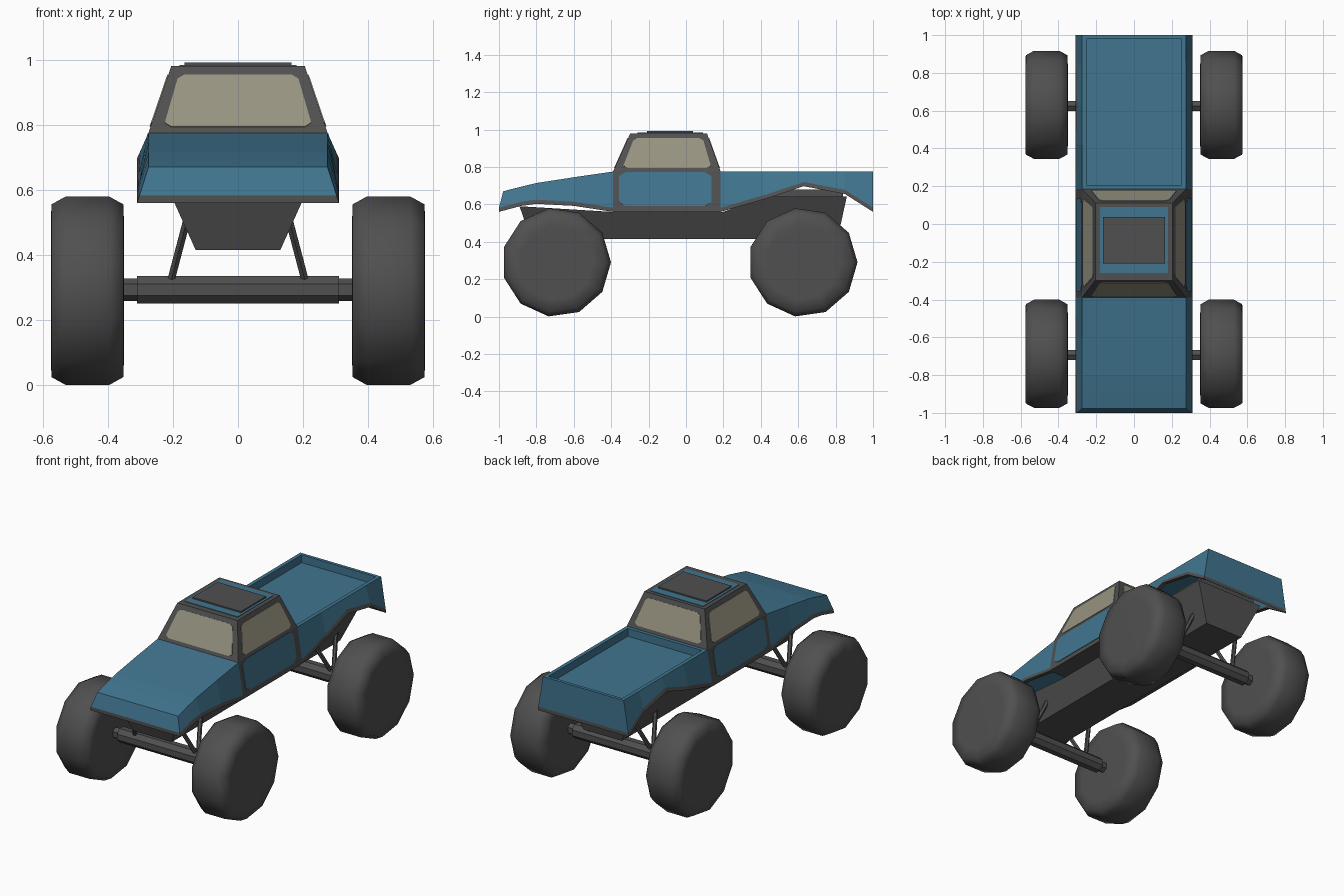
import bpy, bmesh, math
from mathutils import Vector

if "Cube" in bpy.data.objects:
    bpy.data.objects.remove(bpy.data.objects["Cube"])


def material(name, rgb):
    m = bpy.data.materials.new(name)
    m.diffuse_color = (*rgb, 1)
    m.use_nodes = True
    m.node_tree.nodes["Principled BSDF"].inputs["Base Color"].default_value = m.diffuse_color
    return m


GREY = material("dark grey", (0.08, 0.08, 0.08))
BLUE = material("steel blue", (0.052, 0.178, 0.275))
GLASS = material("tan glass", (0.31, 0.295, 0.22))


def make(name, verts, faces, mats, smooth=None):
    """faces: list of (indices, material index)"""
    me = bpy.data.meshes.new(name)
    me.from_pydata([tuple(v) for v in verts], [], [f for f, _ in faces])
    for m in mats:
        me.materials.append(m)
    for p, (_, i) in zip(me.polygons, faces):
        p.material_index = i
    bm = bmesh.new()
    bm.from_mesh(me)
    bmesh.ops.remove_doubles(bm, verts=bm.verts, dist=1e-5)
    bmesh.ops.recalc_face_normals(bm, faces=bm.faces)
    bm.to_mesh(me)
    bm.free()
    if smooth:
        for p in me.polygons:
            p.use_smooth = True
        me.set_sharp_from_angle(angle=math.radians(smooth))
    ob = bpy.data.objects.new(name, me)
    bpy.context.collection.objects.link(ob)
    return ob


def loft(name, rings, mat, smooth=None):
    """Closed rings of equal size joined in a row, capped at both ends."""
    n = len(rings[0])
    verts = [v for r in rings for v in r]
    faces = [([k * n + i, k * n + (i + 1) % n, (k + 1) * n + (i + 1) % n, (k + 1) * n + i], 0)
             for k in range(len(rings) - 1) for i in range(n)]
    faces += [(list(range(n)), 0), (list(range(len(verts) - n, len(verts))), 0)]
    return make(name, verts, faces, [mat], smooth)


def rect(hx, y0, y1, z):
    return [(-hx, y0, z), (hx, y0, z), (hx, y1, z), (-hx, y1, z)]


def x_ring(x, y, z, ry, rz, n, start=0.0):
    return [(x, y + ry * math.cos(start + 2 * math.pi * i / n),
             z + rz * math.sin(start + 2 * math.pi * i / n)) for i in range(n)]


def strut(name, a, b, r):
    a, b = Vector(a), Vector(b)
    q = (b - a).to_track_quat('Z', 'Y')
    ring = [q @ Vector((r * math.cos(i * math.pi / 3), r * math.sin(i * math.pi / 3), 0)) for i in range(6)]
    loft(name, [[a + v for v in ring], [b + v for v in ring]], GREY)


def plate(name, quad, u0, u1, v0, v1, mat, c=0.08):
    """Clipped-corner panel laid on a quad (bottom left, bottom right, top right, top left)."""
    p = [Vector(q) for q in quad]
    nrm = (p[1] - p[0]).cross(p[3] - p[0]).normalized() * 0.003
    cu, cv = c * (u1 - u0) * 0.6, c * (v1 - v0)
    uv = [(u0 + cu, v0), (u1 - cu, v0), (u1, v0 + cv), (u1, v1 - cv),
          (u1 - cu, v1), (u0 + cu, v1), (u0, v1 - cv), (u0, v0 + cv)]
    pts = [p[0].lerp(p[1], u).lerp(p[3].lerp(p[2], u), v) for u, v in uv]
    loft(name, [pts, [q + nrm for q in pts]], mat)


# Body shells: stations of (bottom y, top y, bottom z, top z)
HW, TW, TRIM = 0.31, 0.275, 0.022


def shell(name, stations, roofed):
    verts, faces = [], []
    for yb, yt, b, t in stations:
        xt = HW - (HW - TW) * TRIM / (t - b)
        half = [(HW - 0.025, yb, b), (HW, yb, b), (xt, yb, b + TRIM), (TW, yt, t)]
        verts += half + [(-x, y, z) for x, y, z in reversed(half)]
    for k in range(len(stations) - 1):
        for i in range(7):
            if i == 3 and not roofed:
                continue
            a = k * 8 + i
            faces.append(([a, a + 1, a + 9, a + 8], 0 if i in (0, 1, 5, 6) else 1))
    faces += [([1, 2, 5, 6], 0), ([2, 3, 4, 5], 1)]     # end panel at first station
    return verts, faces


v, f = shell("hood", [(-1, -0.977, 0.56, 0.67), (-0.88, -0.88, 0.592, 0.695), (-0.8, -0.8, 0.603, 0.714),
                      (-0.6, -0.6, 0.592, 0.745), (-0.39, -0.39, 0.56, 0.775)], True)
make("hood_and_front_fenders", v, f, [GREY, BLUE])

# Cargo bed: outer sides, then rim, inner walls and floor
v, f = shell("bed", [(1, 1, 0.56, 0.775), (0.85, 0.85, 0.655, 0.775), (0.63, 0.63, 0.697, 0.775),
                     (0.42, 0.42, 0.628, 0.775), (0.185, 0.185, 0.56, 0.775)], False)
make("bed_sides", v, f, [GREY, BLUE])
v = rect(TW, 0.185, 1, 0.775) + rect(0.252, 0.207, 0.98, 0.775) + rect(0.252, 0.207, 0.98, 0.727)
f = [([k + i, k + (i + 1) % 4, k + 4 + (i + 1) % 4, k + 4 + i], 0) for k in (0, 4) for i in range(4)]
make("bed_tub", v, f + [([8, 9, 10, 11], 0)], [BLUE])

# Cab
base = rect(HW, -0.39, 0.185, 0.56)
waist = rect(TW, -0.39, 0.185, 0.775)
roof = rect(0.205, -0.298, 0.112, 0.98)
loft("cab_frame", [base, waist, roof], GREY)


def side(lo, hi, i):
    j = (i + 1) % 4
    return [lo[i], lo[j], hi[j], hi[i]]


for i, n in enumerate(("windshield", "right_window", "rear_window", "left_window")):
    plate(n, side(waist, roof, i), 0.075, 0.925, 0.09, 0.87, GLASS)
for i, n in ((1, "right_door"), (3, "left_door")):
    e = (0.055, 0.915) if i == 1 else (0.085, 0.945)
    plate(n, side(base, waist, i), *e, 0.14, 0.99, BLUE, 0.12)
loft("roof_panel", [rect(0.18, -0.26, 0.09, z) for z in (0.979, 0.983)], BLUE)
loft("roof_hatch", [rect(0.165, -0.208, 0.038, z) for z in (0.98, 0.991)], GREY)

# Chassis tub: side profile whose half width grows with height
prof = [(-0.83, 0.415), (0.81, 0.415), (0.86, 0.643), (0.42, 0.643), (0.2, 0.56), (-0.4, 0.56), (-0.89, 0.59)]
loft("chassis", [[(s * (0.13 + 0.45 * (z - 0.415)), y, z) for y, z in prof] for s in (-1, 1)], GREY)
loft("bed_support", [rect(0.2, 0.45, 0.84, z) for z in (0.64, 0.68)], GREY)

# Axles, struts and wheels
for end, y in (("front", -0.693), ("rear", 0.625)):
    loft(end + "_axle_beam", [x_ring(s * 0.31, y, 0.293, 0.045, 0.046, 8, math.pi / 8) for s in (-1, 1)], GREY)
    loft(end + "_axle_shaft", [x_ring(s * 0.37, y, 0.293, 0.03, 0.034, 6, math.pi / 6) for s in (-1, 1)], GREY)
    for label, s in (("right", 1), ("left", -1)):
        for d in (-1, 1):
            strut(f"{end}_{label}_strut", (s * 0.205, y + d * 0.015, 0.325),
                  (s * 0.155, y + d * 0.11, 0.515), 0.013)
        loft(f"{end}_{label}_wheel",
             [x_ring(s * x, y, 0.29, r, r, 11) for x, r in
              ((0.35, 0.2), (0.352, 0.268), (0.395, 0.292), (0.53, 0.292), (0.573, 0.268), (0.575, 0.2))],
             GREY, 75)
